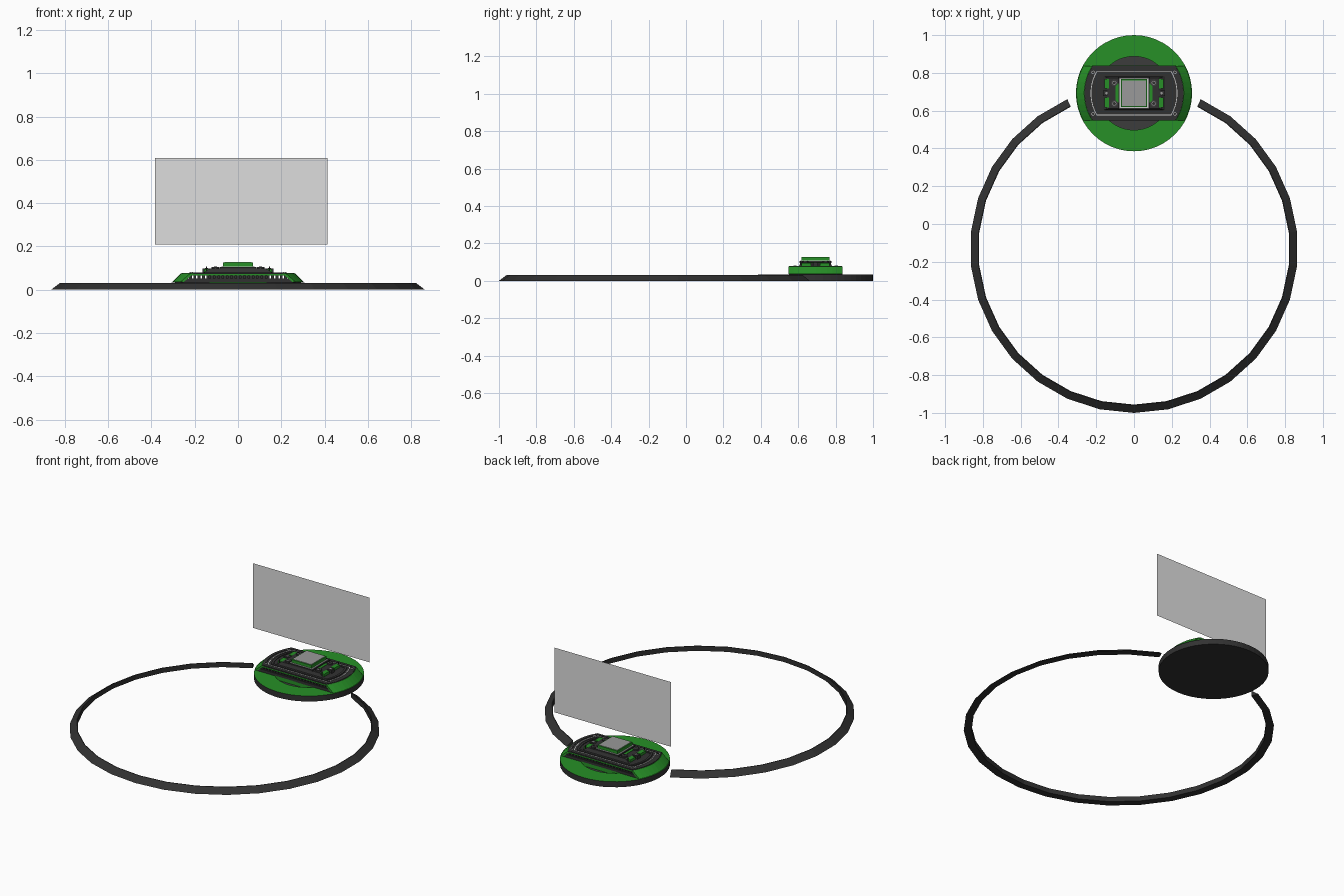
import bpy, bmesh, math

if "Cube" in bpy.data.objects:
    bpy.data.objects.remove(bpy.data.objects["Cube"])

CY = 0.6925  # centre of the round base along y


def material(name, rgb):
    m = bpy.data.materials.new(name)
    m.use_nodes = True
    m.diffuse_color = (*rgb, 1)
    m.node_tree.nodes["Principled BSDF"].inputs["Base Color"].default_value = (*rgb, 1)
    return m


black = material("matte black", (0.031, 0.031, 0.031))
charcoal = material("charcoal", (0.046, 0.046, 0.046))
green = material("board green", (0.02, 0.28, 0.02))
grey = material("sensor grey", (0.32, 0.32, 0.32))
pale = material("panel pale grey", (0.73, 0.73, 0.73))
light = material("light trim", (0.62, 0.62, 0.62))


def finish(name, bm, *mats):
    bmesh.ops.recalc_face_normals(bm, faces=bm.faces)
    me = bpy.data.meshes.new(name)
    bm.to_mesh(me)
    bm.free()
    for m in mats:
        me.materials.append(m)
    ob = bpy.data.objects.new(name, me)
    bpy.context.collection.objects.link(ob)
    return ob


def loft(name, rings, *mats, closed=False):
    """Skin a stack of equal-length outlines."""
    bm = bmesh.new()
    vs = [[bm.verts.new(p) for p in r] for r in rings]
    n = len(vs[0])
    pairs = list(zip(vs, vs[1:])) + ([(vs[-1], vs[0])] if closed else [])
    for a, b in pairs:
        for i in range(n):
            j = (i + 1) % n
            bm.faces.new((a[i], a[j], b[j], b[i]))
    if not closed:
        bm.faces.new(vs[0])
        bm.faces.new(vs[-1])
    return finish(name, bm, *mats)


def circle(r, z, n=48, x=0, y=CY):
    return [(x + r * math.cos(math.tau * i / n), y + r * math.sin(math.tau * i / n), z)
            for i in range(n)]


def rect(hx, hy, z, x=0, y=CY):
    return [(x + sx * hx, y + sy * hy, z) for sx, sy in ((-1, -1), (1, -1), (1, 1), (-1, 1))]


def lens(r, h, z, n=10):
    """Strip of half depth h whose two ends are arcs of radius r."""
    a = math.asin(h / r)
    arc = [a * (2 * i / n - 1) for i in range(n + 1)]
    return [(s * r * math.cos(t), CY + s * r * math.sin(t), z) for s in (1, -1) for t in arc]


def box(name, hx, hy, z0, z1, mat, x=0, y=CY):
    return loft(name, [rect(hx, hy, z0, x, y), rect(hx, hy, z1, x, y)], mat)


def disc(name, r, z0, z1, mat, x, y, n=12):
    return loft(name, [circle(r, z0, n, x, y), circle(r, z1, n, x, y)], mat)


def band(name, r, h, w, z0, z1, mat):
    """Raised frame following the housing outline."""
    return loft(name, [lens(r, h, z0), lens(r, h, z1), lens(r - w, h - w, z1),
                       lens(r - w, h - w, z0)], mat, closed=True)


# Open strap: wedge section swept round a 30-sided circle
bm = bmesh.new()
section = ((0.868, 0), (0.828, 0.03), (0.824, 0.03), (0.824, 0))
rows = []
for k in range(-13, 14):
    t = math.radians(12 * k - 90)
    rows.append([bm.verts.new((r * math.cos(t), -0.132 + r * math.sin(t), z)) for r, z in section])
for a, b in zip(rows, rows[1:]):
    for i in range(4):
        j = (i + 1) % 4
        bm.faces.new((a[i], a[j], b[j], b[i]))
bm.faces.new(rows[0])
bm.faces.new(rows[-1])
finish("strap", bm, black)

# Round base: black rim, green top, sunken dark centre
base = loft("round_base", [circle(0.3075, 0), circle(0.3075, 0.034), circle(0.195, 0.034),
                           circle(0.195, 0.013)], black, green, charcoal)
for f in base.data.polygons:
    rim = math.hypot(f.center.x, f.center.y - CY) > 0.29
    if len(f.vertices) > 4:
        f.material_index = 2 if f.center.z > 0.01 else 0
    else:
        f.material_index = 0 if rim else 1
loft("base_bridge", [lens(0.194, 0.143, 0.012), lens(0.194, 0.143, 0.036)], green)

# Housing: floor, sloped green ends, top deck
loft("housing_floor", [lens(0.292, 0.143, 0.034), lens(0.28, 0.143, 0.051)], black)
bm = bmesh.new()
low, high = lens(0.304, 0.145, 0.035), lens(0.264, 0.145, 0.075)
inner = [[(p[0] - math.copysign(0.016, p[0]), p[1], p[2]) for p in r] for r in (high, low)]
half = len(low) // 2
for s in (0, half):
    strips = [[bm.verts.new(p) for p in r[s:s + half]] for r in (low, high, *inner)]
    for a, b in zip(strips, strips[1:] + strips[:1]):
        for i in range(half - 1):
            bm.faces.new((a[i], a[i + 1], b[i + 1], b[i]))
    for i in (0, -1):
        bm.faces.new([st[i] for st in strips])
finish("housing_ends", bm, green)
loft("deck_board", [lens(0.266, 0.1455, 0.065), lens(0.262, 0.1455, 0.073)], green)
loft("housing_deck", [lens(0.264, 0.145, 0.073), lens(0.262, 0.145, 0.076)], black)

# Row of pins carrying the deck on both long sides
for sy in (-1, 1):
    for i in range(23):
        box("support_pin", 0.0065, 0.005, 0.05, 0.066, black, (i - 11) * 0.02, CY + sy * 0.134)
box("core_block", 0.145, 0.12, 0.05, 0.066, black)

# Deck frames and trim lines
band("outer_rim", 0.26, 0.142, 0.018, 0.075, 0.078, black)
band("trim_line", 0.23, 0.118, 0.004, 0.075, 0.078, light)
band("inner_rim", 0.214, 0.106, 0.014, 0.075, 0.08, black)

# Raised centre with the green board showing at both ends
loft("pedestal", [rect(0.165, 0.09, 0.075), rect(0.13, 0.08, 0.097)], black)
for sx in (-1, 1):
    box("end_clip", 0.018, 0.014, 0.078, 0.098, black, sx * 0.146)
    disc("end_clip_screw", 0.007, 0.098, 0.1, grey, sx * 0.146, CY, 8)
    box("green_side_strip", 0.008, 0.05, 0.09, 0.099, green, sx * 0.09)
    for sy in (-1, 1):
        box("green_pad", 0.015, 0.026, 0.076, 0.096, green, sx * 0.142, CY + sy * 0.05)
        x, y = sx * 0.104, CY + sy * 0.055
        disc("post_screw", 0.018, 0.096, 0.104, charcoal, x, y)
        disc("post_screw_ring", 0.011, 0.104, 0.106, grey, x, y)
        disc("post_screw_core", 0.008, 0.106, 0.107, black, x, y)
        x, y = sx * 0.216, CY + sy * 0.11
        disc("corner_screw", 0.009, 0.075, 0.081, light, x, y)
        disc("corner_screw_core", 0.0065, 0.081, 0.082, black, x, y)
        box("locating_spike", 0.002, 0.002, 0.075, 0.108, black, sx * 0.145, CY + sy * 0.082)

# Sensor stack
box("sensor_socket", 0.082, 0.085, 0.096, 0.105, black)
box("sensor_border", 0.076, 0.078, 0.105, 0.108, light)
box("sensor_body", 0.069, 0.074, 0.107, 0.126, green)
box("sensor_window", 0.063, 0.068, 0.126, 0.128, grey)

# Upright display panel
bm = bmesh.new()
bm.faces.new([bm.verts.new((x, CY, z))
              for x, z in ((-0.383, 0.209), (0.413, 0.209), (0.413, 0.608), (-0.383, 0.608))])
finish("display_panel", bm, pale)
